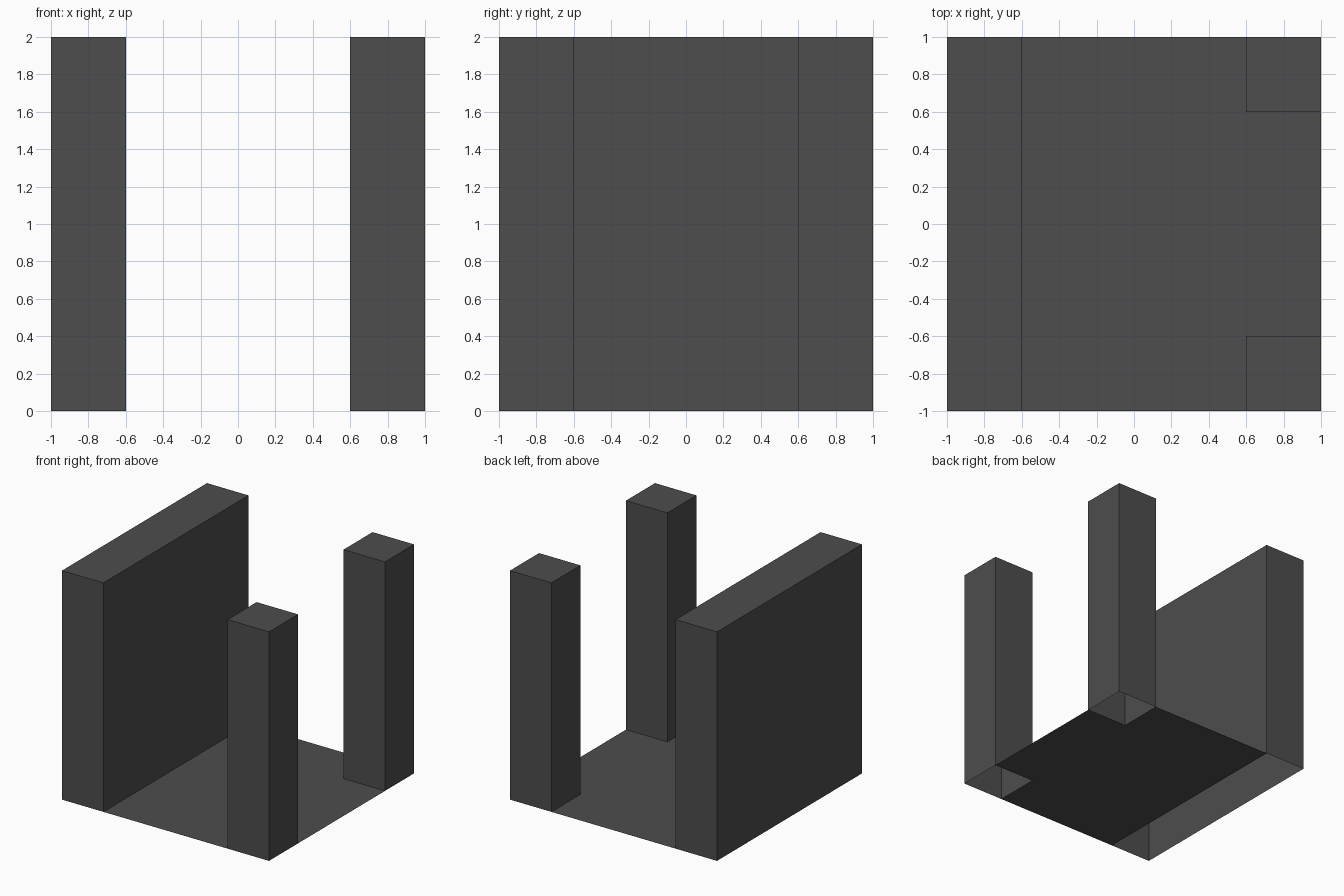
import bpy
import bmesh
from mathutils import Vector

cube = bpy.data.objects.get("Cube")
if cube:
    bpy.data.objects.remove(cube, do_unlink=True)

HALF = 1.0     # half the footprint
INNER = 0.6    # inner edge of wall and posts
HEIGHT = 2.0

# Single dark grey material
grey = bpy.data.materials.new("dark_grey")
grey.use_nodes = True
color = (0.075, 0.075, 0.075, 1)
grey.diffuse_color = color
grey.node_tree.nodes["Principled BSDF"].inputs["Base Color"].default_value = color


def finish(name, bm):
    mesh = bpy.data.meshes.new(name)
    bm.to_mesh(mesh)
    bm.free()
    mesh.materials.append(grey)
    obj = bpy.data.objects.new(name, mesh)
    bpy.context.collection.objects.link(obj)


def open_box(name, low, high):
    """Box shell standing on the ground, open underneath."""
    bm = bmesh.new()
    bmesh.ops.create_cube(bm, size=1)
    low, high = Vector(low), Vector(high)
    bmesh.ops.scale(bm, vec=high - low, verts=bm.verts)
    bmesh.ops.translate(bm, vec=(low + high) / 2, verts=bm.verts)
    bottom = [f for f in bm.faces if f.normal.z < -0.5]
    bmesh.ops.delete(bm, geom=bottom, context="FACES_ONLY")
    finish(name, bm)


# Full-depth side wall
open_box("side_wall", (-HALF, -HALF, 0), (-INNER, HALF, HEIGHT))

# Two corner posts opposite the wall
open_box("front_post", (INNER, -HALF, 0), (HALF, -INNER, HEIGHT))
open_box("back_post", (INNER, INNER, 0), (HALF, HALF, HEIGHT))

# Paper-thin floor sheet, notched around the posts
bm = bmesh.new()
outline = [(-INNER, -HALF), (INNER, -HALF), (INNER, -INNER), (HALF, -INNER),
           (HALF, INNER), (INNER, INNER), (INNER, HALF), (-INNER, HALF)]
bm.faces.new([bm.verts.new((x, y, 0)) for x, y in outline])
finish("floor", bm)
